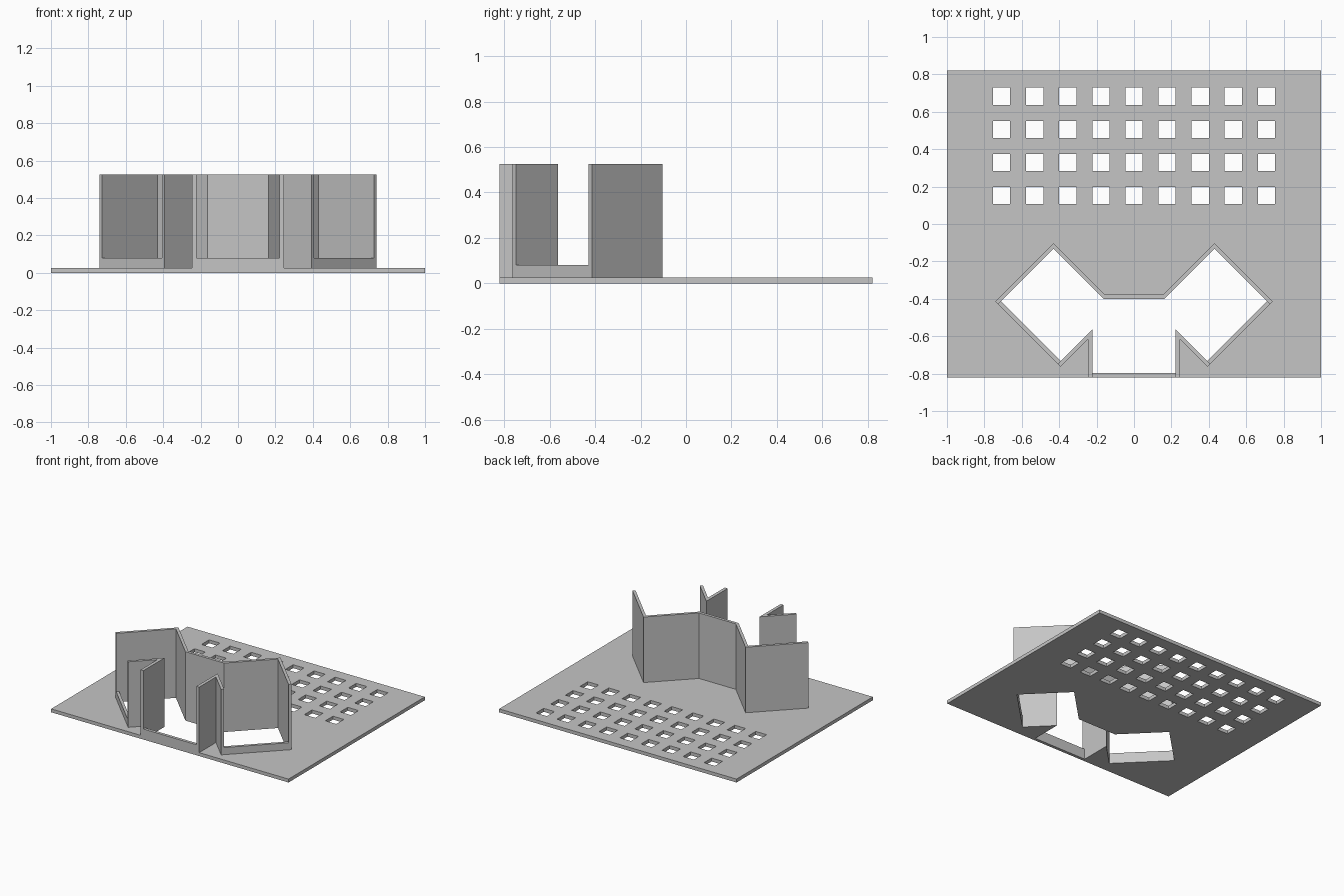
import bpy
import bmesh

cube = bpy.data.objects.get("Cube")
if cube:
    bpy.data.objects.remove(cube, do_unlink=True)

grey = bpy.data.materials.new("plain_grey")
grey.use_nodes = True
colour = (0.56, 0.56, 0.56, 1)
grey.diffuse_color = colour
grey.node_tree.nodes["Principled BSDF"].inputs["Base Color"].default_value = colour

BASE_TOP, SILL_TOP, WALL_TOP = 0.026, 0.08, 0.525


def slab(name, outlines, z0, z1):
    """Extrude a flat outline, with any further outlines as holes."""
    curve = bpy.data.curves.new(name + "_profile", "CURVE")
    curve.dimensions = "2D"
    curve.fill_mode = "BOTH"
    curve.extrude = (z1 - z0) / 2
    for pts in outlines:
        spline = curve.splines.new("POLY")
        spline.points.add(len(pts) - 1)
        for p, (x, y) in zip(spline.points, pts):
            p.co = (x, y, 0, 1)
        spline.use_cyclic_u = True
    profile = bpy.data.objects.new(name + "_profile", curve)
    bpy.context.collection.objects.link(profile)
    bpy.context.view_layer.update()
    graph = bpy.context.evaluated_depsgraph_get()
    mesh = bpy.data.meshes.new_from_object(profile.evaluated_get(graph))
    bpy.data.objects.remove(profile, do_unlink=True)
    bpy.data.curves.remove(curve)
    bm = bmesh.new()
    bm.from_mesh(mesh)
    bmesh.ops.translate(bm, verts=bm.verts, vec=(0, 0, (z0 + z1) / 2))
    bmesh.ops.remove_doubles(bm, verts=bm.verts, dist=0.0002)
    bmesh.ops.recalc_face_normals(bm, faces=bm.faces)
    for f in bm.faces:
        f.smooth = False
    bm.to_mesh(mesh)
    bm.free()
    mesh.name = name
    mesh.materials.clear()
    mesh.materials.append(grey)
    obj = bpy.data.objects.new(name, mesh)
    bpy.context.collection.objects.link(obj)
    return obj


def rect(cx, cy, hx, hy):
    return [(cx - hx, cy - hy), (cx + hx, cy - hy), (cx + hx, cy + hy), (cx - hx, cy + hy)]


def flip(pts):
    return [(-x, y) for x, y in reversed(pts)]


# Base plate with the room opening and a grid of square vents
room = [(0.163, -0.40), (0.43, -0.133), (0.711, -0.414), (0.392, -0.733),
        (0.223, -0.564), (0.223, -0.797)]
vents = [rect(0.177 * i, 0.152 + 0.177 * j, 0.046, 0.046)
         for i in range(-4, 5) for j in range(4)]
slab("base_plate", [rect(0, 0, 1, 0.82), room + flip(room)] + vents, 0, BASE_TOP)

# Folded back wall
inner = [(0.163, -0.40), (0.43, -0.133), (0.711, -0.414)]
outer = [(0.726, -0.429), (0.741, -0.414), (0.43, -0.103), (0.155, -0.378)]
half = inner + outer
slab("back_wall", [half + flip(half)], BASE_TOP, WALL_TOP)

# Front corner walls and low diagonal sills on both sides
corner = [(0.223, -0.82), (0.223, -0.564), (0.407, -0.748), (0.392, -0.763),
          (0.247, -0.618), (0.247, -0.82)]
sill = [(0.392, -0.733), (0.711, -0.414), (0.726, -0.429), (0.407, -0.748)]
for side, place in (("left", list), ("right", flip)):
    slab(side + "_corner_wall", [place(corner)], BASE_TOP, WALL_TOP)
    slab(side + "_window_sill", [place(sill)], BASE_TOP, SILL_TOP)

# Low sill across the front opening
slab("front_sill", [rect(0, -0.8085, 0.223, 0.0115)], BASE_TOP, SILL_TOP)
